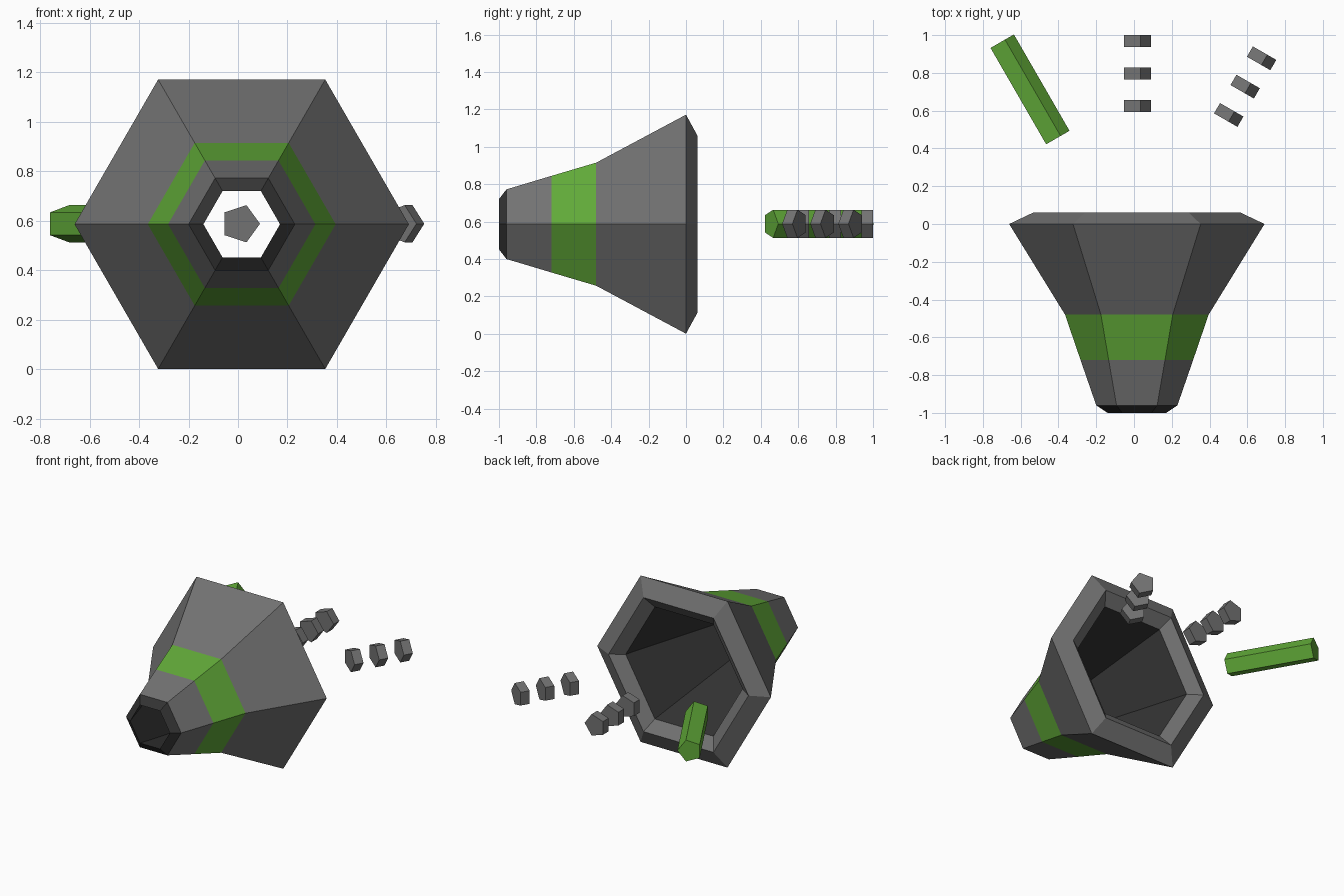
import bpy, bmesh, math
from mathutils import Vector

if "Cube" in bpy.data.objects:
    bpy.data.objects.remove(bpy.data.objects["Cube"])

CX, CZ = 0.015, 0.586  # axis of the horn


def material(name, rgb):
    m = bpy.data.materials.new(name)
    m.diffuse_color = (*rgb, 1)
    m.use_nodes = True
    m.node_tree.nodes["Principled BSDF"].inputs["Base Color"].default_value = m.diffuse_color
    return m


grey = material("grey", (0.17, 0.17, 0.17))
green = material("green", (0.12, 0.40, 0.04))
dark = material("dark grey", (0.035, 0.035, 0.035))


def finish(name, bm, mats):
    bmesh.ops.recalc_face_normals(bm, faces=bm.faces)
    me = bpy.data.meshes.new(name)
    bm.to_mesh(me)
    bm.free()
    for m in mats:
        me.materials.append(m)
    ob = bpy.data.objects.new(name, me)
    bpy.context.collection.objects.link(ob)
    return ob


def ring(bm, centre, side, radius, sides):
    """Polygon of vertices spanned by a sideways axis and z."""
    pts = []
    for i in range(sides):
        a = math.tau * i / sides
        p = centre + side * (radius * math.cos(a)) + Vector((0, 0, radius * math.sin(a)))
        pts.append(bm.verts.new(p))
    return pts


def bridge(bm, a, b, mat=0):
    n = len(a)
    for i in range(n):
        j = (i + 1) % n
        bm.faces.new((a[i], a[j], b[j], b[i])).material_index = mat


# Hexagonal horn: closed profile of (y, radius, material of next segment)
profile = [
    (-1.0, 0.155, 2), (-0.96, 0.215, 0), (-0.72, 0.298, 1), (-0.48, 0.38, 0),
    (0.0, 0.676, 0), (0.062, 0.545, 0), (0.0, 0.455, 2),
]
bm = bmesh.new()
rings = [ring(bm, Vector((CX, y, CZ)), Vector((1, 0, 0)), r, 6) for y, r, _ in profile]
for k, (_, _, mat) in enumerate(profile):
    bridge(bm, rings[k], rings[(k + 1) % len(rings)], mat)
finish("horn", bm, [grey, green, dark])


# Pentagonal prisms standing for the sound coming out
def prism(name, x, y, degrees, length, mat):
    """Prism centred at x, y; its length runs along +y turned by degrees."""
    a = math.radians(degrees)
    side = Vector((math.cos(a), math.sin(a), 0))
    along = Vector((-math.sin(a), math.cos(a), 0)) * (length / 2)
    c = Vector((x, y, CZ + 0.002))
    bm = bmesh.new()
    r1 = ring(bm, c - along, side, 0.079, 5)
    r2 = ring(bm, c + along, side, 0.079, 5)
    bridge(bm, r1, r2)
    bm.faces.new(r1)
    bm.faces.new(r2)
    return finish(name, bm, [mat])


# Solid green beam on the left
prism("sound_beam", -0.557, 0.709, 30, 0.589, green)

# Dashed grey beams in the middle and on the right
for i in range(3):
    prism(f"middle_dash_{i + 1}", 0.01, 0.625 + 0.172 * i, 0, 0.063, grey)
    prism(f"right_dash_{i + 1}", 0.495 + 0.087 * i, 0.581 + 0.15 * i, -30, 0.063, grey)
